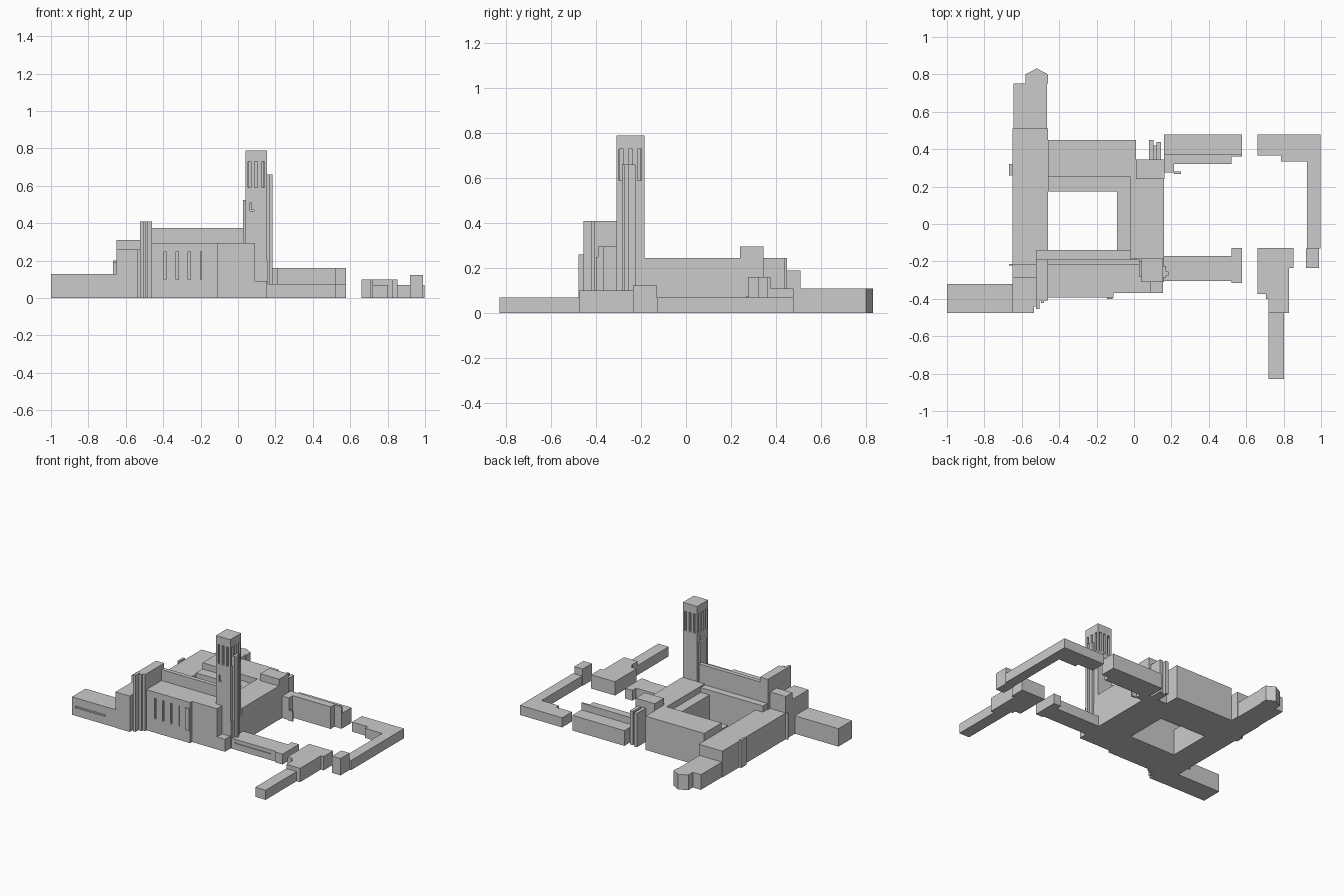
import bpy, bmesh


def prism(name, pts, z0, z1):
    """Extrude a ground-plan outline from z0 to z1."""
    bm = bmesh.new()
    f = bm.faces.new([bm.verts.new((x, y, z0)) for x, y in pts])
    ext = bmesh.ops.extrude_face_region(bm, geom=[f])
    top = [v for v in ext["geom"] if isinstance(v, bmesh.types.BMVert)]
    bmesh.ops.translate(bm, verts=top, vec=(0, 0, z1 - z0))
    bmesh.ops.recalc_face_normals(bm, faces=bm.faces)
    me = bpy.data.meshes.new(name)
    bm.to_mesh(me)
    bm.free()
    ob = bpy.data.objects.new(name, me)
    bpy.context.collection.objects.link(ob)
    return ob


def box(name, x0, x1, y0, y1, z1, z0=0.0):
    return prism(name, [(x0, y0), (x1, y0), (x1, y1), (x0, y1)], z0, z1)


def carve(ob, cuts):
    """Cut box recesses, each (x0, x1, y0, y1, z1, z0)."""
    for i, c in enumerate(cuts):
        cutter = box("cutter", *c)
        cutter.hide_render = True
        m = ob.modifiers.new("recess", "BOOLEAN")
        m.object = cutter
        m.solver = "EXACT"
        bpy.context.view_layer.objects.active = ob
        bpy.ops.object.modifier_apply(modifier=m.name)
        bpy.data.objects.remove(cutter)


# Bell tower with belfry slits on all four sides
tower = box("tower", 0.04, 0.155, -0.31, -0.185, 0.79)
cuts = []
for t in (-0.035, 0.0, 0.035):
    cx, cy = 0.0975 + t, -0.2475 + t * 1.15
    for y in (-0.31, -0.185):
        cuts.append((cx - 0.008, cx + 0.008, y - 0.015, y + 0.015, 0.73, 0.59))
    for x in (0.04, 0.155):
        cuts.append((x - 0.015, x + 0.015, cy - 0.009, cy + 0.009, 0.73, 0.59))
cuts.append((0.065, 0.071, -0.33, -0.30, 0.51, 0.465))
cuts.append((0.071, 0.085, -0.33, -0.30, 0.471, 0.465))
cuts.append((0.03, 0.05, -0.222, -0.215, 0.57, 0.53))
carve(tower, cuts)
box("tower_east_buttress", 0.155, 0.17, -0.285, -0.225, 0.66)
box("tower_east_rib", 0.17, 0.185, -0.275, -0.255, 0.66)
box("tower_west_buttress", 0.027, 0.04, -0.28, -0.2, 0.525)

# Main hall and its raised rear wall
hall = box("main_hall", -0.46, 0.09, -0.37, -0.22, 0.295)
front = box("hall_front", -0.46, -0.11, -0.392, -0.37, 0.295)
carve(front, [(x - 0.006, x + 0.006, -0.42, -0.38, 0.25, 0.10)
              for x in (-0.39, -0.325, -0.26)]
      + [(-0.20, -0.194, -0.42, -0.38, 0.25, 0.10)])
box("hall_front_pilaster", -0.145, -0.115, -0.4, -0.392, 0.25, 0.09)
box("hall_porch", 0.09, 0.155, -0.37, -0.31, 0.09)
box("hall_raised_wall", -0.46, 0.03, -0.22, -0.19, 0.375)
box("hall_rear_aisle", -0.52, -0.02, -0.19, -0.14, 0.235)

# Tall stepped entrance pylon
box("pylon_west", -0.525, -0.505, -0.455, -0.19, 0.41)
box("pylon_east", -0.505, -0.46, -0.41, -0.19, 0.41)
box("pylon_front_rib", -0.498, -0.48, -0.422, -0.41, 0.41)

# South-west block and low west wing
box("southwest_block", -0.65, -0.535, -0.477, -0.29, 0.26)
box("southwest_link", -0.535, -0.525, -0.44, -0.29, 0.26)
box("southwest_upper_block", -0.65, -0.525, -0.29, -0.215, 0.31)
box("southwest_fin", -0.667, -0.65, -0.222, -0.215, 0.19)
west_wing = box("west_wing", -1.0, -0.65, -0.475, -0.32, 0.13)
carve(west_wing, [(-0.97, -0.73, -0.5, -0.467, 0.07, 0.058)])

# Ranges around the courtyard
box("west_range", -0.65, -0.46, -0.215, 0.51, 0.19)
box("west_chimney", -0.667, -0.65, 0.26, 0.32, 0.2)
box("north_range", -0.46, 0.01, 0.25, 0.45, 0.245)
box("east_range", -0.02, 0.16, -0.185, 0.25, 0.245)
box("east_range_south_end", -0.02, 0.16, -0.31, -0.185, 0.2)
box("cloister_north", -0.46, -0.02, 0.175, 0.25, 0.2)
box("cloister_east", -0.09, -0.02, -0.14, 0.175, 0.2)
box("northeast_block", 0.01, 0.162, 0.24, 0.345, 0.295)
box("northeast_link", 0.08, 0.14, 0.345, 0.42, 0.16)
for i, x in enumerate((0.08, 0.12)):
    box("northeast_chimney_%d" % (i + 1), x, x + 0.024, 0.345, 0.448 - 0.01 * i, 0.245)

# North-west annex with pointed bay
box("northwest_annex", -0.645, -0.465, 0.51, 0.75, 0.11)
prism("pointed_bay", [(-0.58, 0.75), (-0.46, 0.75), (-0.46, 0.8),
                      (-0.52, 0.832), (-0.58, 0.8)], 0, 0.11)

# South-east wing
wing = box("southeast_wing", 0.155, 0.52, -0.305, -0.17, 0.075)
carve(wing, [(0.19, 0.48, -0.33, -0.298, 0.056, 0.045)])
box("southeast_wing_end", 0.52, 0.578, -0.315, -0.128, 0.075)

# North-east wing with a taller front
box("northeast_wing_rear", 0.16, 0.578, 0.375, 0.478, 0.11)
box("northeast_wing_wall", 0.16, 0.578, 0.362, 0.375, 0.16)
box("northeast_wing_front", 0.16, 0.52, 0.32, 0.362, 0.16)
box("northeast_wing_bay", 0.16, 0.215, 0.275, 0.32, 0.16)
box("northeast_wing_step", 0.215, 0.25, 0.268, 0.28, 0.075)

# Detached east arcade
box("arcade_north_west", 0.66, 0.785, 0.365, 0.478, 0.07)
box("arcade_north_east", 0.785, 0.925, 0.335, 0.478, 0.07)
box("arcade_east", 0.925, 0.998, -0.13, 0.478, 0.07)
box("arcade_pavilion", 0.92, 0.988, -0.235, -0.13, 0.122)

# Detached gatehouse and south arm
box("gatehouse_north", 0.66, 0.852, -0.235, -0.128, 0.1)
box("gatehouse_middle", 0.66, 0.83, -0.375, -0.235, 0.1)
box("gatehouse_south", 0.72, 0.83, -0.475, -0.375, 0.1)
box("gatehouse_step", 0.705, 0.72, -0.4, -0.375, 0.1)
box("south_arm", 0.72, 0.803, -0.83, -0.475, 0.07)
